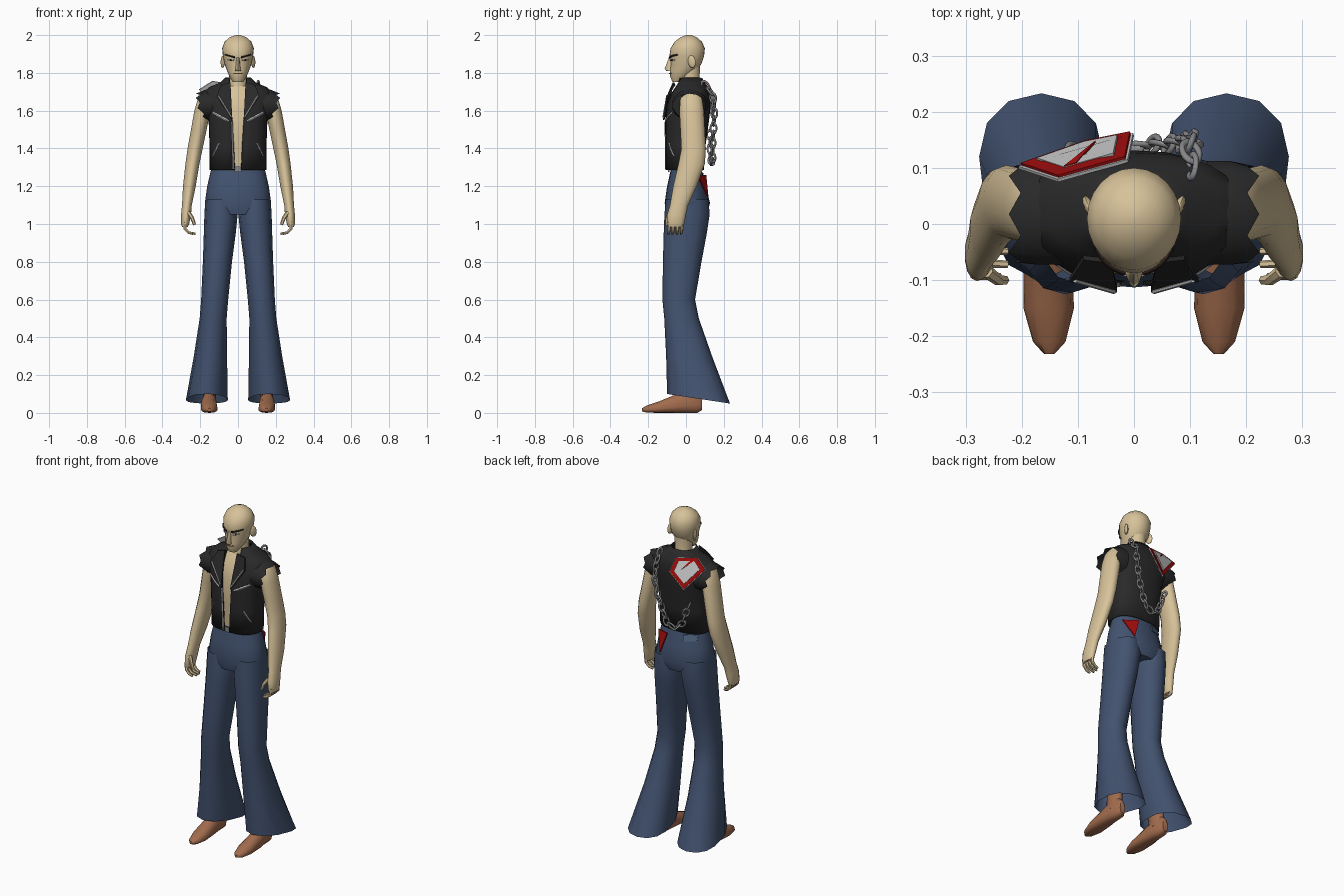
import bpy, bmesh, math
from mathutils import Vector, Matrix

if "Cube" in bpy.data.objects:
    bpy.data.objects.remove(bpy.data.objects["Cube"])


def mat(name, r, g, b):
    m = bpy.data.materials.new(name)
    m.diffuse_color = (r, g, b, 1)
    m.use_nodes = True
    m.node_tree.nodes["Principled BSDF"].inputs["Base Color"].default_value = m.diffuse_color
    return m


SKIN = mat("skin", .68, .54, .32)
BLACK = mat("black leather", .022, .022, .022)
DENIM = mat("blue denim", .055, .085, .16)
POCKET = mat("pocket blue", .08, .13, .22)
BROWN = mat("brown shoe", .36, .15, .075)
RED = mat("dark red", .36, .004, .004)
PALE = mat("pale grey", .6, .6, .6)
STEEL = mat("steel grey", .24, .24, .25)
HAIR = mat("dark hair", .025, .015, .012)


def finish(ob, m, angle=50):
    ob.data.materials.clear()
    ob.data.materials.append(m)
    bpy.ops.object.select_all(action='DESELECT')
    ob.select_set(True)
    bpy.context.view_layer.objects.active = ob
    bpy.ops.object.shade_smooth_by_angle(angle=math.radians(angle))
    return ob


def from_bm(name, bm, m, angle=50):
    bmesh.ops.recalc_face_normals(bm, faces=bm.faces)
    me = bpy.data.meshes.new(name)
    bm.to_mesh(me)
    bm.free()
    ob = bpy.data.objects.new(name, me)
    bpy.context.collection.objects.link(ob)
    return finish(ob, m, angle)


def loft(name, secs, m, n=16, p=1.0, axis='z', s=1, caps=True, tweak=None):
    """Sections: (t, a0, a1, b0, b_mid, b1[, front gap]) along an axis."""
    bm = bmesh.new()
    rings = []
    gap = len(secs[0]) > 6
    for sec in secs:
        t, a0, a1, b0, bc, b1 = sec[:6]
        ca, ra = (a0 + a1) / 2, (a1 - a0) / 2
        st = math.asin((sec[6] / ra) ** (1 / p)) if gap else 0
        ring = []
        for i in range(n):
            an = st + (2 * math.pi - 2 * st) * i / (n - 1 if gap else n)
            sn, cs = math.sin(an), math.cos(an)
            a = ca + ra * math.copysign(abs(sn) ** p, sn)
            b = bc - (bc - b0 if cs > 0 else b1 - bc) * math.copysign(abs(cs) ** p, cs)
            co = {'z': (a, b, t), 'y': (a, t, b), 'x': (t, a, b)}[axis]
            if tweak:
                co = tweak(i, *co)
            ring.append(bm.verts.new((co[0] * s, co[1], co[2])))
        rings.append(ring)
    for r0, r1 in zip(rings, rings[1:]):
        for i in range(n - 1 if gap else n):
            j = (i + 1) % n
            bm.faces.new((r0[i], r0[j], r1[j], r1[i]))
    if caps:
        bm.faces.new(rings[0])
        bm.faces.new(rings[-1])
    return from_bm(name, bm, m)


def surf(secs, x, z, p, back=False, off=.002):
    """Point on the front or back of a lofted body."""
    ss = sorted(secs)
    lo, hi = next((q for q in zip(ss, ss[1:]) if q[0][0] <= z <= q[1][0]), ss[-2:])
    k = (z - lo[0]) / (hi[0] - lo[0])
    v = [a + (b - a) * k for a, b in zip(lo, hi)]
    u = min(.99, abs(x) / v[2]) ** (1 / p)
    c = (1 - u * u) ** (p / 2)
    y = v[4] + (v[5] - v[4]) * c + off if back else v[4] - (v[4] - v[3]) * c - off
    return Vector((x, y, z))


def tube(name, pts, r, m, taper=1):
    cu = bpy.data.curves.new(name, 'CURVE')
    cu.dimensions = '3D'
    cu.bevel_depth, cu.bevel_resolution, cu.use_fill_caps = r, 1, True
    sp = cu.splines.new('POLY')
    sp.points.add(len(pts) - 1)
    for i, q in enumerate(pts):
        sp.points[i].co = (*q, 1)
        sp.points[i].radius = 1 + (taper - 1) * i / (len(pts) - 1)
    ob = bpy.data.objects.new(name, cu)
    bpy.context.collection.objects.link(ob)
    bpy.ops.object.select_all(action='DESELECT')
    ob.select_set(True)
    bpy.context.view_layer.objects.active = ob
    bpy.ops.object.convert(target='MESH')
    return finish(bpy.context.object, m)


def line_on(secs, p, a, b, n=5):
    return [surf(secs, a[0] + (b[0] - a[0]) * i / n, a[1] + (b[1] - a[1]) * i / n, p)
            for i in range(n + 1)]


def plate(name, pts, m, push, thick=.006):
    """Flat plate whose faces are spread along the push vector."""
    bm = bmesh.new()
    push = Vector(push)
    lo = [bm.verts.new(Vector(q)) for q in pts]
    hi = [bm.verts.new(Vector(q) + push * thick) for q in pts]
    bm.faces.new(lo)
    bm.faces.new(hi)
    for i in range(len(pts)):
        j = (i + 1) % len(pts)
        bm.faces.new((lo[i], lo[j], hi[j], hi[i]))
    return from_bm(name, bm, m, 20)


# Head, neck and face
head = [(1.753, -.026, .026, -.072, -.05, -.02), (1.78, -.044, .044, -.084, -.03, .02),
        (1.81, -.058, .058, -.086, -.01, .055), (1.85, -.072, .072, -.08, .01, .083),
        (1.89, -.08, .08, -.088, .01, .096), (1.93, -.084, .084, -.082, .01, .1),
        (1.965, -.071, .071, -.06, .012, .084), (1.988, -.045, .045, -.03, .014, .058),
        (2.0, -.012, .012, .0, .014, .028)]
loft("head", head, SKIN, 24)
loft("neck", [(1.68, -.06, .06, -.04, .02, .085), (1.74, -.048, .048, -.03, .02, .07),
              (1.84, -.05, .05, -.03, .02, .075)], SKIN)
loft("nose", [(1.882, -.008, .008, -.09, -.08, -.07), (1.822, -.013, .013, -.113, -.085, -.07),
              (1.81, -.016, .016, -.104, -.085, -.07)], SKIN, 8)
tube("mouth", line_on(head, 1, (-.024, 1.797), (.024, 1.797)), .003, BROWN)
for s in (1, -1):
    tube("eyebrow", line_on(head, 1, (s * .016, 1.882), (s * .068, 1.896)), .006, HAIR, .7)
    tube("eye_white", line_on(head, 1, (s * .022, 1.868), (s * .052, 1.869)), .005, PALE, .7)
    tube("pupil", line_on(head, 1, (s * .033, 1.868), (s * .041, 1.868), 1), .0062, HAIR)
    bpy.ops.mesh.primitive_uv_sphere_add(segments=12, ring_count=8, radius=1,
                                         location=(s * .08, .03, 1.86),
                                         rotation=(.2, 0, -s * .4), scale=(.009, .022, .034))
    bpy.context.object.name = "ear"
    finish(bpy.context.object, SKIN)

# Chest and sleeveless jacket
loft("chest", [(1.27, -.125, .125, -.075, 0, .07), (1.45, -.135, .135, -.085, 0, .085),
               (1.6, -.145, .145, -.092, .01, .105), (1.68, -.15, .15, -.062, .02, .1),
               (1.73, -.07, .07, -.03, .02, .08)], SKIN, p=.85)
VP = .8
vest = [(1.285, -.147, .147, -.105, 0, .09, .016), (1.42, -.147, .147, -.106, 0, .1, .022),
        (1.55, -.152, .152, -.107, 0, .118, .03), (1.63, -.17, .17, -.1, .01, .127, .036),
        (1.69, -.185, .185, -.075, .02, .123, .042), (1.722, -.15, .15, -.055, .025, .112, .045),
        (1.745, -.092, .092, -.042, .025, .095, .045), (1.772, -.066, .066, -.04, .02, .082, .045)]
ob = loft("jacket", vest, BLACK, 25, VP, caps=False)
so = ob.modifiers.new("thickness", 'SOLIDIFY')
so.thickness, so.offset = .008, 0


def jag(i, x, y, z):
    if x > .18:
        x += (.013 if i % 2 else -.008) - max(0, 1.63 - z) * .5
    return x, y, z


for s in (1, -1):
    loft("cap_sleeve", [(.13, -.075, .115, 1.545, 1.63, 1.712), (.17, -.075, .115, 1.55, 1.63, 1.712),
                        (.21, -.07, .105, 1.555, 1.63, 1.69)],
         BLACK, 14, axis='x', s=s, caps=False, tweak=jag)
    # Lapel, its pale edge, and slanted pocket zips
    lap = [(.04, -.062, 1.75), (.09, -.056, 1.735), (.115, -.095, 1.675), (.03, -.114, 1.55)]
    plate("lapel", [(s * x, y, z) for x, y, z in lap], BLACK, (0, -1, 0), .008)
    tube("lapel_zip", [(s * .105, -.101, 1.68), (s * .035, -.121, 1.565)], .004, PALE)
    for nm, a, b, r in (("chest_zip", (.05, 1.545), (.132, 1.59), .006),
                        ("side_zip", (.1, 1.43), (.132, 1.36), .004)):
        tube(nm, line_on(vest, VP, (s * a[0], a[1]), (s * b[0], b[1])), r, PALE)
tube("front_zip", line_on(vest, VP, (-.032, 1.54), (-.024, 1.29)), .005, PALE)

# Arms and hands
arm = [(1.695, .15, .19, .0, .03, .06), (1.665, .14, .213, -.03, .03, .085),
       (1.6, .145, .232, -.035, .03, .095), (1.5, .165, .25, -.03, .035, .1),
       (1.4, .186, .268, -.025, .04, .105), (1.32, .203, .279, -.04, .03, .1),
       (1.2, .223, .292, -.068, 0, .057), (1.1, .244, .297, -.085, -.035, .012),
       (1.05, .248, .302, -.1, -.05, .0), (1.0, .258, .302, -.102, -.055, -.01),
       (.985, .265, .297, -.098, -.055, -.016)]
for s in (1, -1):
    loft("arm", arm, SKIN, 14, s=s)
    for i, y in enumerate((-.022, -.045, -.068, -.09)):
        tip = .238 if i in (0, 3) else .225
        tube("finger", [(s * .282, y, 1.01), (s * .28, y, .975), (s * .262, y - .002, .955),
                        (s * tip, y - .004, .948)], .011, SKIN, .6)
    tube("thumb", [(s * .262, -.085, 1.06), (s * .242, -.1, 1.03), (s * .23, -.1, .995)],
         .012, SKIN, .7)

# Flared trousers
hips = [(1.3, -.14, .14, -.078, 0, .08), (1.2, -.163, .163, -.1, 0, .105),
        (1.11, -.176, .176, -.113, 0, .127), (1.05, -.165, .165, -.1, 0, .11)]
loft("hips", hips, DENIM, 20, .9)


def hem(i, x, y, z):
    return x, y, z + (.05 * (.23 - y) / .33 if z < .051 else 0)


leg = [(1.13, .012, .173, -.108, 0, .12), (1.05, .002, .178, -.114, 0, .125),
       (.95, .012, .181, -.118, -.005, .11), (.8, .032, .186, -.122, -.02, .082),
       (.6, .052, .195, -.125, -.04, .048), (.5, .06, .203, -.115, -.03, .068),
       (.3, .058, .234, -.105, .02, .138), (.05, .054, .276, -.1, .12, .233)]
for s in (1, -1):
    loft("trouser_leg", leg, DENIM, 12, .92, s=s, caps=False, tweak=hem)
    # Shoe and ankle
    loft("shoe", [(-.232, .142, .16, .008, .015, .025), (-.21, .122, .18, .002, .015, .038),
                  (-.15, .107, .197, 0, .02, .058), (-.06, .11, .197, 0, .03, .095),
                  (.0, .115, .19, 0, .04, .12), (.06, .12, .185, 0, .04, .12),
                  (.085, .135, .17, .015, .04, .09)], BROWN, 12, .85, 'y', s)
    loft("ankle", [(.06, .117, .188, -.04, .02, .075), (.25, .11, .17, -.05, 0, .05)],
         BROWN, 12, s=s)
plate("back_pocket", [surf(hips, x, z, .9, True, .001) for x, z in
                      ((-.12, 1.245), (-.045, 1.235), (-.045, 1.27), (-.12, 1.28))],
      POCKET, (-.4, .9, 0))
plate("waist_button", [(x, -.088, z) for x, z in
                       ((-.02, 1.275), (.02, 1.275), (.02, 1.305), (-.02, 1.305))],
      STEEL, (0, -1, 0))
plate("red_cloth", [(.135, .062, 1.25), (.05, .102, 1.26), (.09, .114, 1.14)], RED, (.4, .9, 0))

# Angular back plate: pale rim, red band, pale centre, red streak
shield = [Vector(q) for q in ((-.135, .075, 1.755), (-.01, .11, 1.735), (0, .157, 1.665),
                              (-.085, .14, 1.57), (-.205, .098, 1.71))]
mid = sum(shield, Vector()) / 5
nrm = Vector((-.25, .85, .45)).normalized()
for nm, k, m, off in (("plate_rim", 1, PALE, 0), ("plate_band", .95, RED, .006),
                      ("plate_centre", .7, PALE, .011)):
    plate(nm, [mid + (q - mid) * k + nrm * off for q in shield], m, nrm)
c = [mid + (q - mid) * .7 + nrm * .015 for q in shield]
plate("plate_streak", [c[0], c[0].lerp(c[1], .25), mid.lerp(c[2], .4) + nrm * .015], RED, nrm, .004)

# Chain draped over the back
path = [Vector(q) for q in ((.105, .09, 1.75), (.1, .14, 1.69), (.105, .15, 1.6), (.085, .145, 1.5),
                            (.06, .14, 1.42), (.03, .14, 1.345), (-.02, .135, 1.32),
                            (-.065, .13, 1.36), (-.09, .13, 1.43), (-.115, .125, 1.49))]
cum = [0]
for a, b in zip(path, path[1:]):
    cum.append(cum[-1] + (b - a).length)
links = 17
for i in range(links):
    d = cum[-1] * (i + .5) / links
    j = max(k for k in range(len(path) - 1) if cum[k] <= d)
    t = (path[j + 1] - path[j]).normalized()
    pos = path[j] + t * (d - cum[j])
    side = t.cross(Vector((0, 1, 0))).normalized()
    out = t.cross(side)
    turn = Matrix.Rotation(.35 if i % 2 else .35 + math.pi / 2, 3, t)
    rot = Matrix((t, turn @ side, turn @ out)).transposed().to_4x4()
    bpy.ops.mesh.primitive_torus_add(major_segments=16, minor_segments=8,
                                     major_radius=.017, minor_radius=.0055)
    ob = bpy.context.object
    ob.name = "chain_link"
    ob.matrix_world = Matrix.Translation(pos) @ rot @ Matrix.Diagonal((1.5, 1, 1, 1))
    finish(ob, STEEL)
